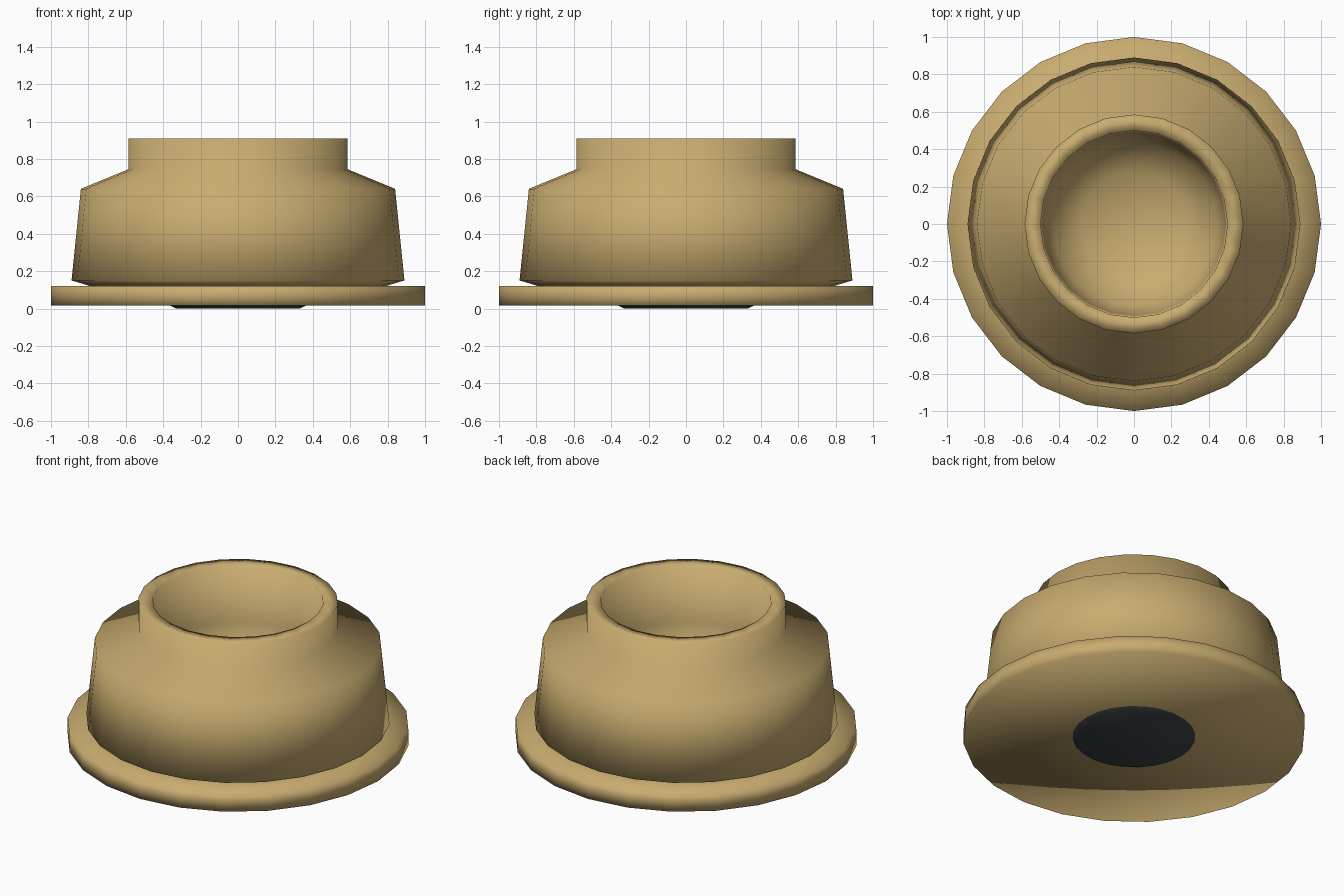
import bpy
import math

if "Cube" in bpy.data.objects:
    bpy.data.objects.remove(bpy.data.objects["Cube"])

SIDES = 24


def material(name, rgb):
    m = bpy.data.materials.new(name)
    m.diffuse_color = (*rgb, 1)
    m.use_nodes = True
    m.node_tree.nodes["Principled BSDF"].inputs["Base Color"].default_value = m.diffuse_color
    return m


def lathe(name, profile, mat):
    """Spin an (r, z) profile about z; r = 0 makes a single pole vertex."""
    verts, rings, faces = [], [], []
    for r, z in profile:
        start, n = len(verts), (1 if r == 0 else SIDES)
        for i in range(n):
            a = 2 * math.pi * i / SIDES
            verts.append((r * math.cos(a), r * math.sin(a), z))
        rings.append((start, n))
    for (s0, n0), (s1, n1) in zip(rings, rings[1:]):
        for i in range(SIDES):
            j = (i + 1) % SIDES
            quad = [s0 + i % n0, s0 + j % n0, s1 + j % n1, s1 + i % n1]
            faces.append(list(dict.fromkeys(quad)))
    mesh = bpy.data.meshes.new(name)
    mesh.from_pydata(verts, [], faces)
    mesh.polygons.foreach_set("use_smooth", [True] * len(mesh.polygons))
    mesh.materials.append(mat)
    mesh.update()
    obj = bpy.data.objects.new(name, mesh)
    bpy.context.collection.objects.link(obj)
    return obj


tan = material("tan", (0.58, 0.41, 0.16))
dark = material("dark_grey", (0.05, 0.055, 0.06))

# Wide round foot plate
lathe("base_flange", [(0, 0.015), (1.0, 0.015), (1.0, 0.07), (1.0, 0.12),
                      (0.79, 0.12), (0, 0.12)], tan)

# Hollow tapered body with undercut, sloping shoulder, neck and bowl inside
lathe("body", [(0.79, 0.12), (0.89, 0.15), (0.84, 0.64), (0.585, 0.745),
               (0.585, 0.91), (0.50, 0.91), (0.49, 0.55), (0.44, 0.36),
               (0.28, 0.25), (0, 0.21)], tan)

# Dark pad under the foot
lathe("bottom_pad", [(0, 0.0), (0.33, 0.0), (0.36, 0.015)], dark)
